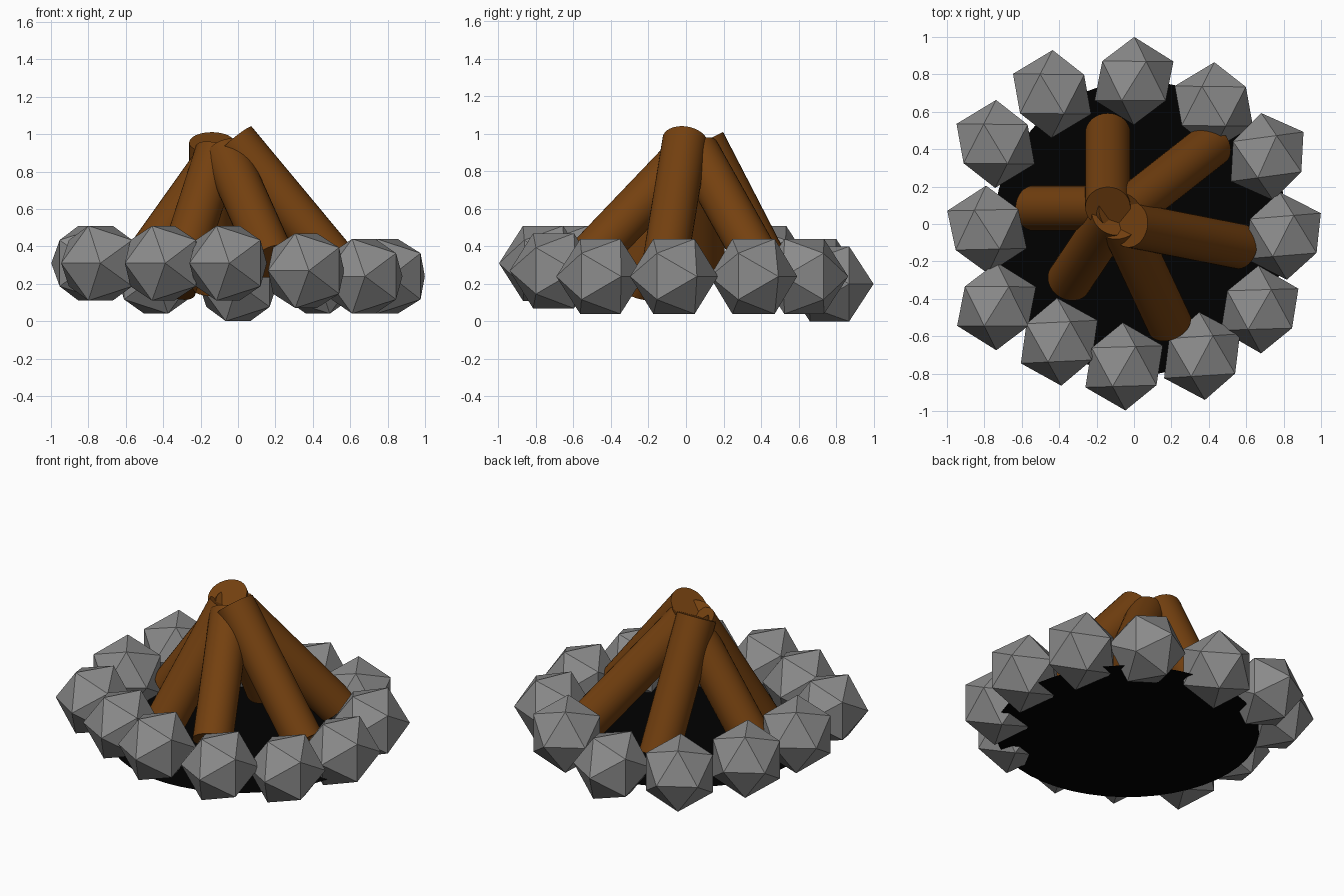
import bpy, bmesh, math
from mathutils import Vector

if "Cube" in bpy.data.objects:
    bpy.data.objects.remove(bpy.data.objects["Cube"])

def material(name, rgb):
    m = bpy.data.materials.new(name)
    m.diffuse_color = (*rgb, 1)
    m.use_nodes = True
    m.node_tree.nodes["Principled BSDF"].inputs["Base Color"].default_value = m.diffuse_color
    return m

wood = material("wood", (0.175, 0.052, 0.005))
soot = material("soot", (0.0, 0.0, 0.0))
rock = material("rock", (0.26, 0.26, 0.26))

# Ash bed: thin sheet inside the stone ring
bpy.ops.mesh.primitive_circle_add(vertices=48, radius=0.785, fill_type='NGON',
                                  location=(0.035, -0.02, 0.107))
bed = bpy.context.object
bed.name = "ash_bed"
bed.data.materials.append(soot)

# Logs leaning together: top centre, bottom centre
logs = [
    ((-0.14, 0.09, 0.955), (-0.14, 0.485, 0.19)),
    ((-0.05, 0.06, 0.90), (0.415, 0.425, 0.25)),
    ((-0.09, 0.085, 0.89), (-0.535, 0.085, 0.265)),
    ((-0.11, 0.05, 0.90), (-0.345, -0.30, 0.175)),
    ((-0.065, 0.01, 0.89), (0.19, -0.535, 0.32)),
    ((-0.02, -0.005, 0.963), (0.565, -0.12, 0.26)),
]
for i, (a, b) in enumerate(logs):
    a, b = Vector(a), Vector(b)
    bpy.ops.mesh.primitive_cylinder_add(vertices=32, radius=0.121, depth=(a - b).length,
                                        location=(a + b) / 2)
    o = bpy.context.object
    o.name = f"log_{i + 1}"
    o.rotation_euler = (a - b).to_track_quat('Z', 'Y').to_euler()
    o.data.materials.append(wood)
    bpy.ops.object.shade_smooth_by_angle(angle=math.radians(40))

# Stone: 20-sided block with level top and bottom edges
PHI = (1 + 5 ** 0.5) / 2
R = 0.235

def stone(name, loc, turn):
    k = R / math.hypot(1, PHI)
    bm = bmesh.new()
    for s in (-k, k):
        for t in (-k * PHI, k * PHI):
            for v in ((s, 0, t), (t, s, 0), (0, t, s)):
                bm.verts.new(v)
    bmesh.ops.convex_hull(bm, input=bm.verts[:])
    bmesh.ops.recalc_face_normals(bm, faces=bm.faces[:])
    me = bpy.data.meshes.new(name)
    bm.to_mesh(me)
    bm.free()
    me.materials.append(rock)
    o = bpy.data.objects.new(name, me)
    o.location = loc
    o.rotation_euler.z = math.radians(turn)
    bpy.context.collection.objects.link(o)

# Ring of stones: x, y, z, turn
ring = [
    (0, 0.765, 0.2, 58), (-0.438, 0.695, 0.24, 121), (-0.74, 0.428, 0.31, 121),
    (-0.786, -0.03, 0.31, 123), (-0.735, -0.44, 0.31, 58), (-0.40, -0.63, 0.31, 61),
    (-0.053, -0.762, 0.31, 60), (0.364, -0.706, 0.27, 62), (0.672, -0.457, 0.24, 60),
    (0.798, -0.064, 0.24, 63), (0.712, 0.36, 0.24, 66), (0.427, 0.63, 0.24, 121),
]
for i, (x, y, z, turn) in enumerate(ring):
    stone(f"stone_{i + 1}", (x, y, z), turn)
